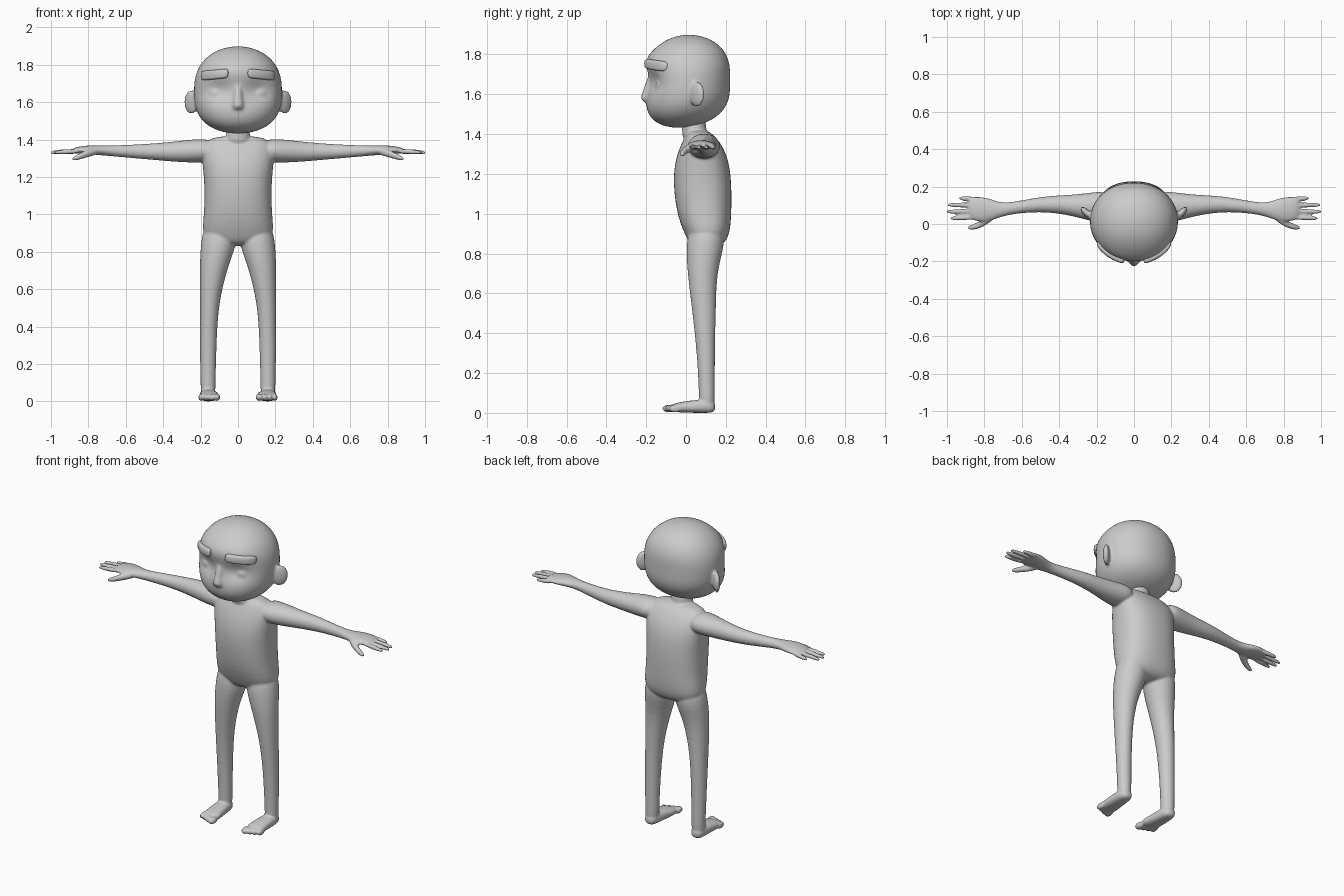
import bpy
import bmesh
from math import cos, sin, pi, exp, sqrt, copysign
from mathutils import Matrix

if "Cube" in bpy.data.objects:
    bpy.data.objects.remove(bpy.data.objects["Cube"])

GREY = (0.6, 0.6, 0.6, 1)
skin = bpy.data.materials.new("plain grey")
skin.use_nodes = True
skin.diffuse_color = GREY
skin.node_tree.nodes["Principled BSDF"].inputs["Base Color"].default_value = GREY


def section(u, v, ru, rv, power, count):
    """Points of a rounded outline around (u, v)."""
    for i in range(count):
        c, s = cos(2 * pi * i / count), sin(2 * pi * i / count)
        yield (u + ru * copysign(abs(c) ** (2 / power), c),
               v + rv * copysign(abs(s) ** (2 / power), s))


def loft(bm, axis, rings, side=1, count=24, power=2):
    """Closed tube; a ring is (place on axis, centre u, centre v, radius[, second radius])."""
    loops = []
    for place, u, v, *radii in rings:
        loop = []
        for p, q in section(u, v, radii[0], radii[-1], power, count):
            x, y, z = {"x": (place, p, q), "y": (p, place, q), "z": (p, q, place)}[axis]
            loop.append(bm.verts.new((side * x, y, z)))
        loops.append(loop)
    for low, high in zip(loops, loops[1:]):
        for i in range(count):
            bm.faces.new((low[i - 1], low[i], high[i], high[i - 1]))
    bm.faces.new(loops[0])
    bm.faces.new(loops[-1])
    return [vert for loop in loops for vert in loop]


def ball(bm, centre, radii, turn=0):
    matrix = (Matrix.Translation(centre) @ Matrix.Rotation(turn, 4, "Z")
              @ Matrix.Diagonal((*radii, 1)))
    bmesh.ops.create_uvsphere(bm, u_segments=20, v_segments=12, radius=1, matrix=matrix)


def finish(bm, name, voxel=None):
    """Make the object and, given a voxel size, fuse its pieces into one smooth skin."""
    bmesh.ops.recalc_face_normals(bm, faces=bm.faces)
    mesh = bpy.data.meshes.new(name)
    bm.to_mesh(mesh)
    bm.free()
    mesh.materials.append(skin)
    mesh.shade_smooth()
    obj = bpy.data.objects.new(name, mesh)
    bpy.context.collection.objects.link(obj)
    rounding = obj.modifiers.new("rounding", "SUBSURF")
    rounding.levels = rounding.render_levels = 2
    if voxel:
        fuse = obj.modifiers.new("fuse", "REMESH")
        fuse.mode = "VOXEL"
        fuse.voxel_size = voxel
        fuse.use_smooth_shade = True
        blend = obj.modifiers.new("blend", "SMOOTH")
        blend.factor = 0.5
        blend.iterations = 5


# Torso and neck
body = bmesh.new()
loft(body, "z", [
    (0.83, 0, 0.1, 0.12, 0.07), (0.88, 0, 0.11, 0.2, 0.11),
    (1, 0, 0.09, 0.18, 0.14), (1.2, 0, 0.08, 0.18, 0.15),
    (1.32, 0, 0.08, 0.2, 0.12), (1.4, 0, 0.07, 0.18, 0.07),
    (1.42, 0, 0.06, 0.08, 0.04)], power=2.4)
loft(body, "z", [(1.36, 0, 0.05, 0.09, 0.07), (1.42, 0, 0.04, 0.06), (1.5, 0, 0.04, 0.06)])

for side in (1, -1):
    # Leg
    loft(body, "z", [
        (0.95, 0.1, 0.1, 0.08), (0.85, 0.1, 0.1, 0.1),
        (0.72, 0.13, 0.08, 0.075), (0.52, 0.155, 0.09, 0.05, 0.06),
        (0.3, 0.16, 0.1, 0.045), (0.1, 0.16, 0.105, 0.04), (0.01, 0.16, 0.105, 0.04)], side)

    # Foot
    loft(body, "y", [
        (0.15, 0.16, 0.03, 0.03), (0.1, 0.16, 0.035, 0.045, 0.035),
        (0, 0.155, 0.03, 0.05, 0.03), (-0.08, 0.15, 0.025, 0.06, 0.02)], side, power=2.5)

    # Toes, shrinking outward from the big toe
    for i in range(4):
        size = 0.022 - 0.003 * i
        ball(body, (side * (0.115 + 0.028 * i), 0.01 * i - 0.085, 0.022),
             (size, 0.035, 0.02))

    # Arm and palm
    loft(body, "x", [
        (0.12, 0.09, 1.34, 0.09, 0.06), (0.22, 0.09, 1.34, 0.08, 0.065),
        (0.33, 0.1, 1.335, 0.055), (0.5, 0.11, 1.335, 0.04),
        (0.7, 0.075, 1.34, 0.027), (0.77, 0.075, 1.345, 0.065, 0.026),
        (0.84, 0.08, 1.345, 0.068, 0.02), (0.89, 0.085, 1.34, 0.055, 0.014)], side)

    # Fingers, fanning slightly toward the tips
    for i, tip in enumerate((0.985, 1.005, 1, 0.94)):
        root, end = 0.038 + 0.031 * i, 0.03 + 0.036 * i
        loft(body, "x", [(0.83, root, 1.34, 0.015), (tip - 0.03, end, 1.333, 0.013),
                         (tip, end, 1.33, 0.008)], side, 12)

    # Thumb
    loft(body, "x", [(0.74, 0.05, 1.34, 0.02), (0.81, 0, 1.325, 0.022),
                     (0.87, -0.02, 1.3, 0.015), (0.89, -0.02, 1.295, 0.008)], side, 12)
finish(body, "body", 0.0065)

# Head: wide rounded dome with a flatter jaw that comes forward
head = bmesh.new()
rings = []
for i in range(18):
    t = -cos(pi * (i + 0.5) / 18)
    width = 0.236 * sqrt(1 - abs(t) ** (2.4 if t > 0 else 3))
    middle = 0.015 - 0.05 * min(t, 0) ** 2
    rings.append((1.665 + 0.234 * t, 0, middle, width, width * (0.87 + 0.1 * abs(t))))
skull = loft(head, "z", rings, count=40, power=2.1)

# Swell the forehead and press in the eye sockets
for vert in skull:
    x, y, z = vert.co
    if y < 0:
        forehead = exp(-((z - 1.78) / 0.05) ** 2)
        socket = exp(-((abs(x) - 0.1) / 0.07) ** 2 - ((z - 1.66) / 0.045) ** 2)
        vert.co.y = y * (1 + 0.1 * forehead) + 0.035 * socket

# Nose
loft(head, "z", [
    (1.55, 0, -0.17, 0.025), (1.575, 0, -0.19, 0.038, 0.045),
    (1.61, 0, -0.18, 0.028, 0.038), (1.71, 0, -0.17, 0.015, 0.02)], count=16)

# Closed eyelids and ears
for side in (1, -1):
    ball(head, (side * 0.108, -0.1, 1.645), (0.06, 0.055, 0.046))
    ball(head, (side * 0.25, 0.055, 1.6), (0.05, 0.02, 0.064), side * pi / 4)
finish(head, "head", 0.008)

# Eyebrows, curving round the forehead
for side, label in ((1, "left"), (-1, "right")):
    brow = bmesh.new()
    rings = []
    for i in range(6):
        x = 0.05 + 0.03 * i
        rings.append((x, 0.05 - sqrt(0.25 ** 2 - x * x), 1.755 - 0.003 * i, 0.02, 0.026))
    loft(brow, "x", rings, side, 12, 3)
    finish(brow, label + "_eyebrow")
